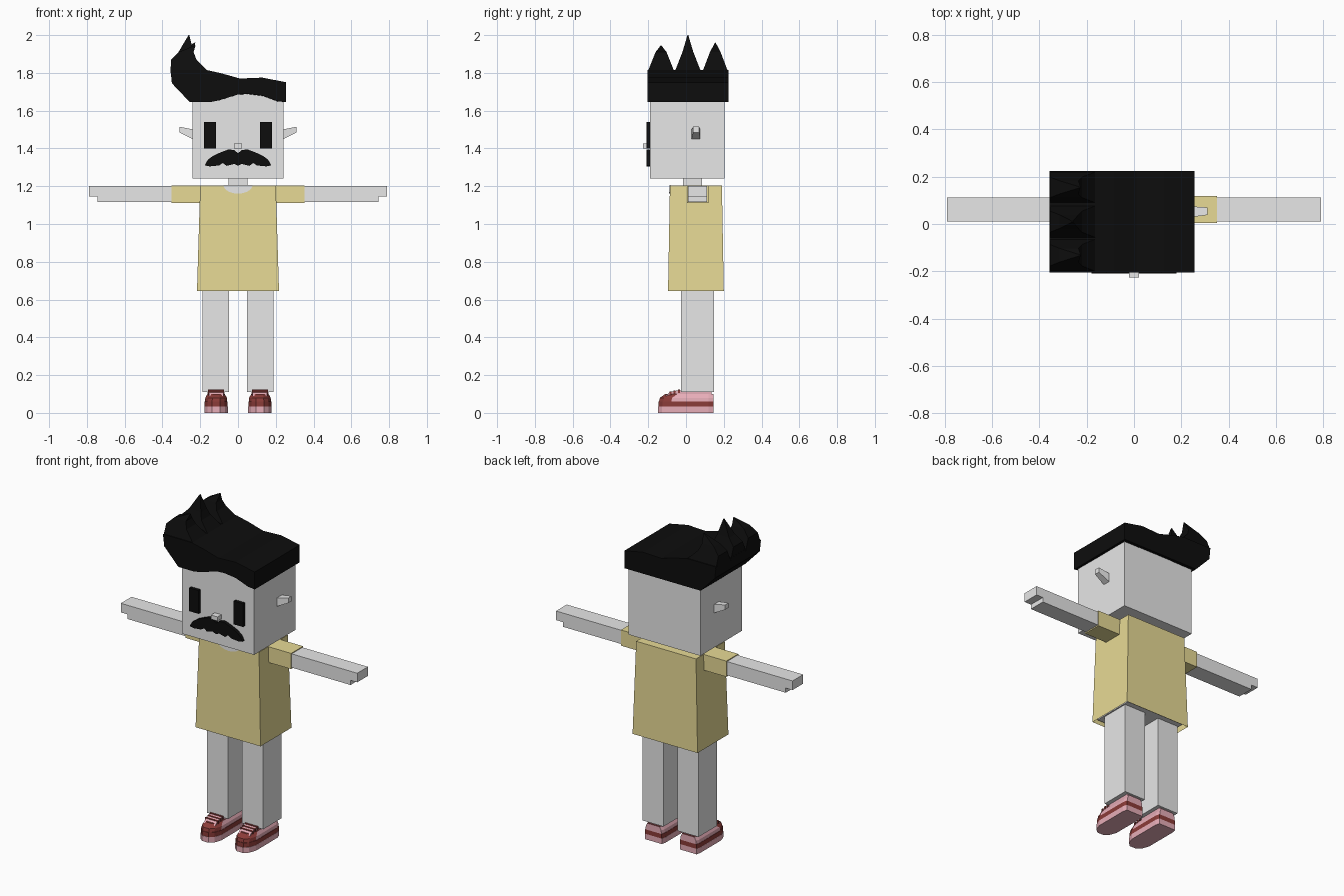
import bpy, bmesh, math

if "Cube" in bpy.data.objects:
    bpy.data.objects.remove(bpy.data.objects["Cube"], do_unlink=True)


def material(name, rgb):
    m = bpy.data.materials.new(name)
    m.use_nodes = True
    m.diffuse_color = (*rgb, 1)
    m.node_tree.nodes["Principled BSDF"].inputs["Base Color"].default_value = (*rgb, 1)
    return m


SKIN = material("pale_grey", (0.8, 0.8, 0.8))
SHIRT = material("sand_yellow", (0.8, 0.7, 0.3))
BLACK = material("black", (0.004, 0.004, 0.004))
RED = material("brick_red", (0.26, 0.045, 0.04))
PINK = material("soft_pink", (0.8, 0.42, 0.48))


def loft(name, rings, mats, rule=None, open_start=False):
    """Skin a stack of equal-length point rings and cap the ends."""
    bm = bmesh.new()
    rows = [[bm.verts.new(p) for p in ring] for ring in rings]
    n = len(rows[0])
    for a, b in zip(rows, rows[1:]):
        for i in range(n):
            j = (i + 1) % n
            bm.faces.new((a[i], a[j], b[j], b[i]))
    if not open_start:
        bm.faces.new(rows[0])
    bm.faces.new(rows[-1])
    bmesh.ops.recalc_face_normals(bm, faces=bm.faces)
    if rule:
        for f in bm.faces:
            f.material_index = rule(f.calc_center_median())
    me = bpy.data.meshes.new(name)
    bm.to_mesh(me)
    bm.free()
    for m in mats:
        me.materials.append(m)
    ob = bpy.data.objects.new(name, me)
    bpy.context.collection.objects.link(ob)
    return ob


def rect(x0, x1, y0, y1, z):
    return [(x0, y0, z), (x1, y0, z), (x1, y1, z), (x0, y1, z)]


def box(name, xs, ys, zs, mat):
    return loft(name, [rect(*xs, *ys, z) for z in zs], [mat])


def prism(name, pts, y0, y1, mat, back=None):
    """Extrude an (x, z) outline along y."""
    return loft(name, [[(x, y0, z) for x, z in pts],
                       [(x, y1, z) for x, z in back or pts]], [mat])


# Head and neck
box("head", (-0.24, 0.24), (-0.19, 0.205), (1.24, 1.7), SKIN)
box("neck", (-0.05, 0.05), (-0.015, 0.085), (1.17, 1.26), SKIN)
box("nose", (-0.022, 0.022), (-0.227, -0.18), (1.4, 1.425), SKIN)

# Moustache, mirrored from its right half
half = [(0, 1.375), (-0.02, 1.391), (-0.05, 1.395), (-0.09, 1.38), (-0.13, 1.362),
        (-0.16, 1.34), (-0.176, 1.31), (-0.15, 1.305), (-0.1, 1.31), (-0.08, 1.323),
        (-0.06, 1.308), (-0.02, 1.318), (0, 1.308)]
prism("moustache", half + [(-x, z) for x, z in half[-2:0:-1]], -0.21, -0.185, BLACK)

# Hair cap with an arched fringe in front and a straight hem behind
crown = [(-0.255, 1.645), (-0.35, 1.745), (-0.357, 1.815), (-0.165, 1.815),
         (-0.085, 1.797), (0.01, 1.77), (0.13, 1.775), (0.255, 1.75), (0.255, 1.645)]
fringe = [(0.21, 1.65), (0.13, 1.68), (0.05, 1.69), (0, 1.686), (-0.1, 1.655), (-0.15, 1.645)]
prism("hair_cap", crown + fringe, -0.205, 0.225, BLACK,
      crown + [(x, 1.645) for x, z in fringe])

# Swept-up hair spikes
for name, y, w, tip_x, tip_z in (("front", -0.132, 0.073, -0.227, 1.945),
                                 ("middle", 0.01, 0.072, -0.26, 2.0),
                                 ("back", 0.155, 0.07, -0.228, 1.96)):
    rings = []
    for z, x0, x1, k in ((1.8, -0.357, -0.15, 1), (1.87, -0.355, -0.22, 0.62),
                         (1.91, -0.315, -0.235, 0.4)):
        rings.append(rect(x0, x1, y - w * k, y + w * k, z))
    rings.append(rect(tip_x - 0.002, tip_x + 0.002, y - 0.002, y + 0.002, tip_z))
    loft(name + "_hair_spike", rings, [BLACK])

# Shirt, open at the hem, over the torso
loft("shirt", [rect(-0.217, 0.217, -0.095, 0.2, 0.645),
               rect(-0.2, 0.2, -0.085, 0.19, 1.205)], [SHIRT], open_start=True)
box("torso", (-0.195, 0.195), (-0.08, 0.18), (0.66, 1.19), SKIN)

# Scooped neckline plate following the slight slope of the shirt front
arc = [math.pi * i / 12 for i in range(13)]
scoop = [(0.077 * math.cos(a), 1.206 - 0.045 * math.sin(a)) for a in arc]
loft("neckline", [[(x, y - (1.206 - z) * 0.018, z) for x, z in scoop]
                  for y in (-0.088, -0.082)], [SKIN])


def sole_ring(cx, w, toe, z):
    """Shoe outline: square heel, rounded toe."""
    side = [(w * 0.9, 0.145), (w, 0.12), (w, -0.02), (w, toe + 0.065),
            (w * 0.75, toe + 0.022), (w * 0.35, toe)]
    return [(cx + x, y, z) for x, y in side] + [(cx - x, y, z) for x, y in side[::-1]]


for s, side in ((1, "left"), (-1, "right")):
    # Eye and ear
    box(side + "_eye", (s * 0.117, s * 0.18), (-0.21, -0.18), (1.4, 1.54), BLACK)
    loft(side + "_ear", [[(s * x, y, z) for y, z in ring] for x, ring in (
        (0.235, [(0.028, 1.447), (0.028, 1.5), (0.075, 1.5), (0.075, 1.447)]),
        (0.31, [(0.038, 1.485), (0.038, 1.515), (0.07, 1.515), (0.07, 1.485)]))], [SKIN])

    # Arm with a stepped hand, and sleeve
    prism(side + "_arm", [(s * x, z) for x, z in (
        (0.19, 1.117), (0.745, 1.117), (0.745, 1.145), (0.79, 1.145),
        (0.79, 1.2), (0.19, 1.2))], 0.01, 0.112, SKIN)
    box(side + "_sleeve", (s * 0.19, s * 0.352), (0.004, 0.118), (1.11, 1.205), SHIRT)

    # Leg
    box(side + "_leg", (s * 0.047, s * 0.187), (-0.027, 0.148), (0.11, 0.67), SKIN)

    # Shoe: striped sole, two-tone upper, tongue and laces
    cx = s * 0.116
    loft(side + "_shoe_sole", [sole_ring(cx, 0.062, -0.148, z) for z in (0, 0.033)], [PINK])
    loft(side + "_shoe_band", [sole_ring(cx, 0.061, -0.146, z) for z in (0.033, 0.06)], [RED])
    loft(side + "_shoe_upper",
         [sole_ring(cx, 0.059, -0.143, 0.06), sole_ring(cx, 0.057, -0.138, 0.08),
          sole_ring(cx, 0.046, -0.11, 0.1)], [RED, PINK],
         rule=lambda c: 1 if c.y > -0.05 and c.z < 0.095 else 0)
    box(side + "_shoe_collar", (cx - 0.045, cx + 0.045), (-0.02, 0.135), (0.095, 0.112), PINK)
    loft(side + "_shoe_tongue", [[(cx + x, y, z) for y, z in (
        (-0.11, 0.09), (-0.085, 0.11), (-0.04, 0.12), (-0.02, 0.118), (-0.02, 0.09))]
        for x in (-0.038, 0.038)], [PINK])
    for i in range(3):
        y, z = -0.087 + 0.022 * i, 0.108 + 0.005 * i
        box(f"{side}_lace_{i + 1}", (cx - 0.043, cx + 0.043), (y, y + 0.01),
            (z - 0.012, z + 0.005), RED)
